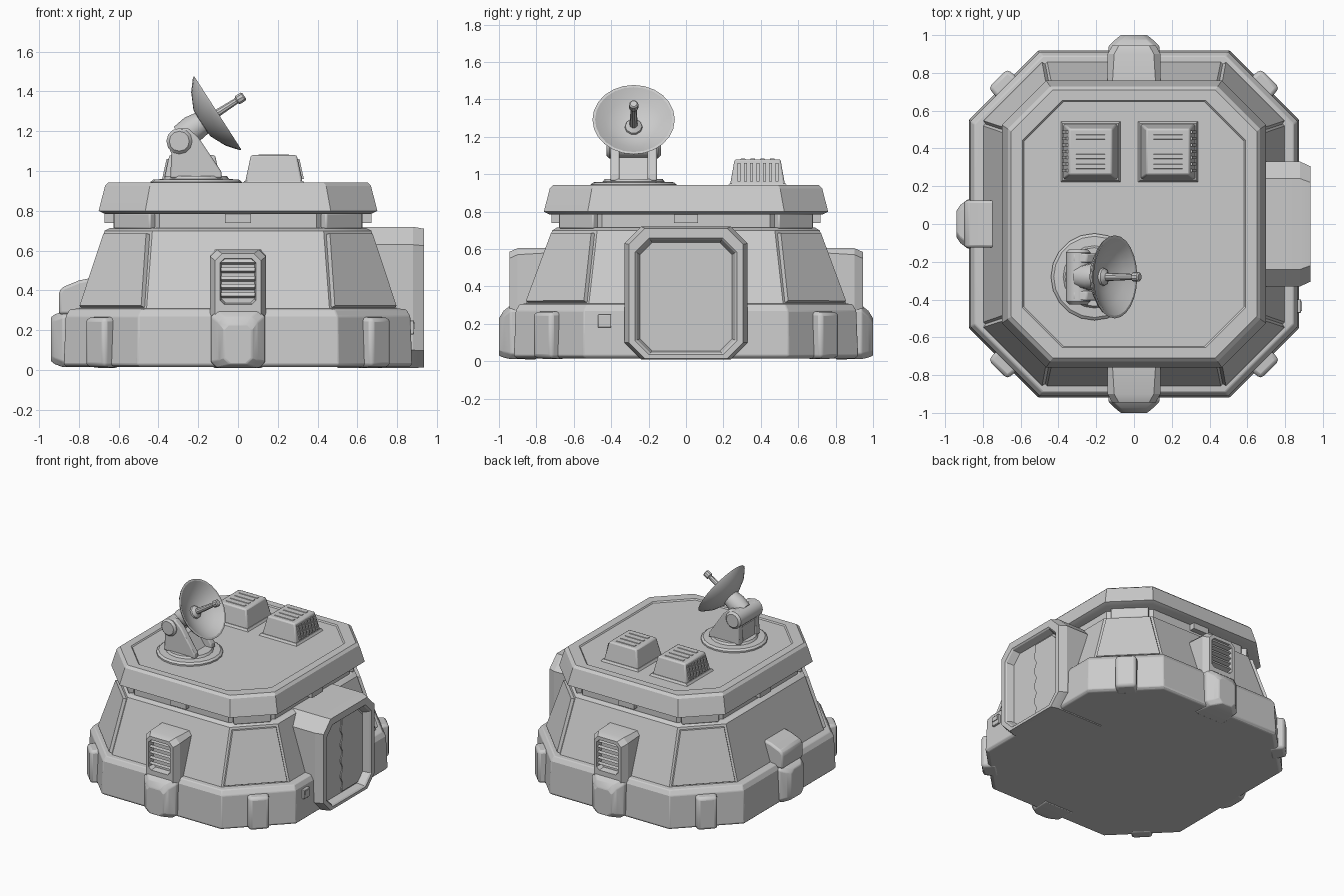
import bpy, bmesh, math
from mathutils import Matrix, Vector

if "Cube" in bpy.data.objects:
    bpy.data.objects.remove(bpy.data.objects["Cube"])

grey = bpy.data.materials.new("warm_grey_metal")
grey.diffuse_color = (0.6, 0.6, 0.6, 1)
grey.use_nodes = True
grey.node_tree.nodes["Principled BSDF"].inputs["Base Color"].default_value = grey.diffuse_color


def finish(name, bm, mat=None, bevel=0.0, angle=25):
    """Turn a bmesh into a named, shaded object."""
    if mat is not None:
        bm.transform(mat)
    bmesh.ops.recalc_face_normals(bm, faces=bm.faces)
    me = bpy.data.meshes.new(name)
    bm.to_mesh(me)
    bm.free()
    me.materials.append(grey)
    ob = bpy.data.objects.new(name, me)
    bpy.context.collection.objects.link(ob)
    if bevel:
        m = ob.modifiers.new("bevel", 'BEVEL')
        m.width, m.segments, m.limit_method = bevel, 2, 'ANGLE'
    bpy.context.view_layer.objects.active = ob
    ob.select_set(True)
    bpy.ops.object.shade_smooth_by_angle(angle=math.radians(angle))
    ob.select_set(False)
    return ob


def octagon(hx, hy, cut, z, cy=0.0):
    pts = [(hx, hy - cut), (hx - cut, hy), (cut - hx, hy), (-hx, hy - cut),
           (-hx, cut - hy), (cut - hx, -hy), (hx - cut, -hy), (hx, cut - hy)]
    return [(x, y + cy, z) for x, y in pts]


def loft(rings):
    """Skin a stack of equal-length rings and cap both ends."""
    bm = bmesh.new()
    vs = [[bm.verts.new(p) for p in r] for r in rings]
    n = len(vs[0])
    for a, b in zip(vs, vs[1:]):
        for i in range(n):
            j = (i + 1) % n
            bm.faces.new((a[i], a[j], b[j], b[i]))
    bm.faces.new(vs[0][::-1])
    bm.faces.new(vs[-1])
    return bm


def box(name, x, y, z, mat=None, bevel=0.0, taper=(0, 0)):
    """Box from ranges; the top shrinks by taper on each side."""
    tx, ty = taper
    lo = [(x[0], y[0]), (x[1], y[0]), (x[1], y[1]), (x[0], y[1])]
    hi = [(x[0] + tx, y[0] + ty), (x[1] - tx, y[0] + ty),
          (x[1] - tx, y[1] - ty), (x[0] + tx, y[1] - ty)]
    return finish(name, loft([[(*p, z[0]) for p in lo], [(*p, z[1]) for p in hi]]), mat, bevel)


def prism(name, pts, a, b, mat=None, bevel=0.0):
    """Polygon in local xy extruded along local z."""
    return finish(name, loft([[(*p, a) for p in pts], [(*p, b) for p in pts]]), mat, bevel)


def lathe(name, prof, mat, seg=24, angle=35):
    bm = bmesh.new()
    vs = [bm.verts.new((r, 0, z)) for r, z in prof]
    es = [bm.edges.new(e) for e in zip(vs, vs[1:])]
    bmesh.ops.spin(bm, geom=vs + es, cent=(0, 0, 0), axis=(0, 0, 1),
                   angle=2 * math.pi, steps=seg, use_duplicate=False)
    bmesh.ops.remove_doubles(bm, verts=bm.verts, dist=1e-4)
    return finish(name, bm, mat, 0, angle)


def facing(deg):
    """Local x = sideways, y = up, z = outward, for a wall facing the given heading."""
    return Matrix.Rotation(math.radians(deg + 90), 4, 'Z') @ Matrix.Rotation(math.radians(90), 4, 'X')


RIGHT, BACK, LEFT, FRONT = 0, 90, 180, 270

# lower plinth
finish("plinth", loft([octagon(.86, .905, .37, .015), octagon(.875, .92, .37, .03),
                       octagon(.865, .91, .365, .27), octagon(.845, .89, .36, .305),
                       octagon(.80, .85, .35, .31)]), bevel=.006)

# sloped walls with raised panels on the diagonal sides
bm = loft([octagon(.80, .86, .34, .30), octagon(.67, .715, .24, .70), octagon(.64, .69, .23, .715)])
bm.normal_update()
bmesh.ops.recalc_face_normals(bm, faces=bm.faces)
diag = [f for f in bm.faces if abs(f.normal.x) > .3 and abs(f.normal.y) > .3 and f.calc_area() > .05]
bmesh.ops.inset_individual(bm, faces=diag, thickness=.022, depth=0)
bmesh.ops.inset_individual(bm, faces=diag, thickness=.006, depth=.022)
finish("sloped_walls", bm)

# recessed neck and roof slab with sunken deck
finish("neck", loft([octagon(.625, .68, .23, .70), octagon(.625, .68, .23, .80)]))
finish("roof_slab", loft([octagon(.67, .73, .225, .785), octagon(.70, .76, .235, .80),
                          octagon(.695, .755, .233, .82), octagon(.668, .728, .225, .925),
                          octagon(.65, .71, .22, .943), octagon(.59, .655, .212, .943),
                          octagon(.583, .648, .21, .934)]))
for deg, d in ((RIGHT, .60), (BACK, .65), (LEFT, .60), (FRONT, .65)):
    box("neck_tab", (-.065, .065), (.74, .79), (d, d + .07), facing(deg))
for sx in (-1, 1):
    for sy in (-1, 1):
        head = math.degrees(math.atan2(sy, sx))
        # neck corner blocks
        m = Matrix.Translation((sx * .51, sy * .565, 0)) @ facing(head)
        box("neck_corner_block", (-.13, .13), (.71, .79), (-.05, .035), m, .008)
        # corner feet
        m = Matrix.Translation((sx * .685, sy * .735, 0)) @ facing(head)
        box("corner_foot", (-.08, .08), (.01, .27), (-.06, .05), m, .02, (.01, .008))

# entrance: projecting frame with a recessed door
R = facing(RIGHT)
finish("door_frame", loft([octagon(.33, .355, .09, .50, .365), octagon(.33, .355, .09, .88, .365),
                           octagon(.305, .348, .085, .935, .362), octagon(.272, .312, .075, .935, .347),
                           octagon(.262, .303, .07, .925, .347), octagon(.245, .29, .065, .875, .345)]),
       R, angle=20)
wave = [(.012 * math.sin(i * 1.05) - .012, .09 + .48 * i / 24) for i in range(25)]
prism("door_leaf", [(-.012, .065)] + wave + [(-.012, .625), (.17, .625), (.235, .56), (.235, .12), (.18, .065)],
      .86, .882, R)
box("door_keypad", (-.47, -.40), (.18, .25), (.84, .885), R, .004)
box("keypad_screen", (-.46, -.41), (.21, .24), (.88, .89), R)

# louvred wall vents, front and back
for deg in (FRONT, BACK):
    m = facing(deg)
    finish("vent_foot", loft([octagon(.14, .145, .02, .80, .155), octagon(.135, .143, .03, .94, .155),
                              octagon(.10, .125, .03, .975, .145), octagon(.07, .10, .03, 1.0, .13)]), m, .006)
    finish("vent_housing", loft([octagon(.14, .19, .02, .65, .415), octagon(.14, .19, .035, .90, .415),
                                 octagon(.115, .17, .035, .945, .415), octagon(.09, .115, .02, .945, .445),
                                 octagon(.082, .107, .02, .90, .445)]), m)
    for k in range(5):
        z = .36 + k * .042
        prism("vent_louvre", [(z, .895), (z + .008, .895), (z + .03, .93), (z + .012, .938)], -.085, .085,
              m @ Matrix(((0, 0, 1, 0), (1, 0, 0, 0), (0, 1, 0, 0), (0, 0, 0, 1))))

# hooded side block
m = facing(LEFT)
finish("side_block", loft([octagon(.135, .14, .02, .76, .155), octagon(.13, .14, .03, .88, .155),
                           octagon(.10, .125, .03, .92, .155), octagon(.07, .11, .03, .94, .155)]), m, .006)
prism("side_hood", [(-.70, .28), (-.70, .47), (-.80, .45), (-.885, .415), (-.90, .39), (-.90, .28)], -.125, .125,
      Matrix.Rotation(math.pi / 2, 4, 'X'), .015)

# rooftop vent boxes with grilles on their outer sides
for s, cx in ((-1, -.23), (1, .18)):
    box("roof_vent_skirt", (cx - .16, cx + .16), (.22, .545), (.93, .95), None, 0, (.012, .012))
    box("roof_vent", (cx - .145, cx + .145), (.235, .53), (.94, 1.08), None, .01, (.03, .025))
    for k in range(7):
        y = .275 + k * .034
        prism("grille_bar", [(s * .13, .96), (s * .151, .96), (s * .129, 1.06), (s * .11, 1.06)], 0, .016,
              Matrix.Translation((cx, y + .016, 0)) @ Matrix.Rotation(math.pi / 2, 4, 'X'))
    for k in range(4):
        y = .29 + k * .052
        box("roof_vent_rib", (cx - .08, cx + .08), (y, y + .03), (1.075, 1.084), None, 0, (.004, .004))

# dish turntable and mount
C = Vector((-.21, -.28, 0))
lathe("dish_turntable", [(0, .93), (.23, .93), (.23, .945), (.215, .957), (.165, .96), (.155, .975), (0, .975)],
      Matrix.Translation(C), 20)
side = Matrix.Translation((0, -.28, 0)) @ Matrix.Rotation(math.pi / 2, 4, 'X')
arm = [(-.34, .965), (-.08, .965), (-.085, 1.0), (-.20, 1.17), (-.25, 1.215), (-.32, 1.21), (-.36, 1.15), (-.335, 1.09)]
for s in (-1, 1):
    prism("mount_arm", arm, s * .075, s * .125, side, .008)
prism("mount_core", [(-.33, .97), (-.13, .97), (-.21, 1.09), (-.33, 1.09)], -.08, .08, side)
lathe("mount_pivot", [(0, -.145), (.05, -.145), (.065, -.13), (.065, .13), (.05, .145), (0, .145)],
      side @ Matrix.Translation((-.295, 1.15, 0)), 12)

# dish, feed horn and rear hub share one tilted axis
axis = Vector((.84, 0, .54)).normalized()
D = Matrix.Translation((-.105, -.28, 1.29)) @ axis.to_track_quat('Z', 'Y').to_matrix().to_4x4()
lathe("dish", [(0, -.10), (.08, -.09), (.16, -.052), (.213, -.008), (.22, .004), (.206, .004),
               (.15, -.035), (.08, -.066), (0, -.078)], D)
lathe("dish_hub", [(0, -.22), (.06, -.22), (.07, -.15), (.06, -.085), (0, -.085)], D, 12)
lathe("feed_horn", [(0, -.085), (.05, -.08), (.045, -.06), (.022, -.045), (.016, .115), (.025, .122),
                    (.025, .155), (.018, .162), (0, .162)], D, 10)
